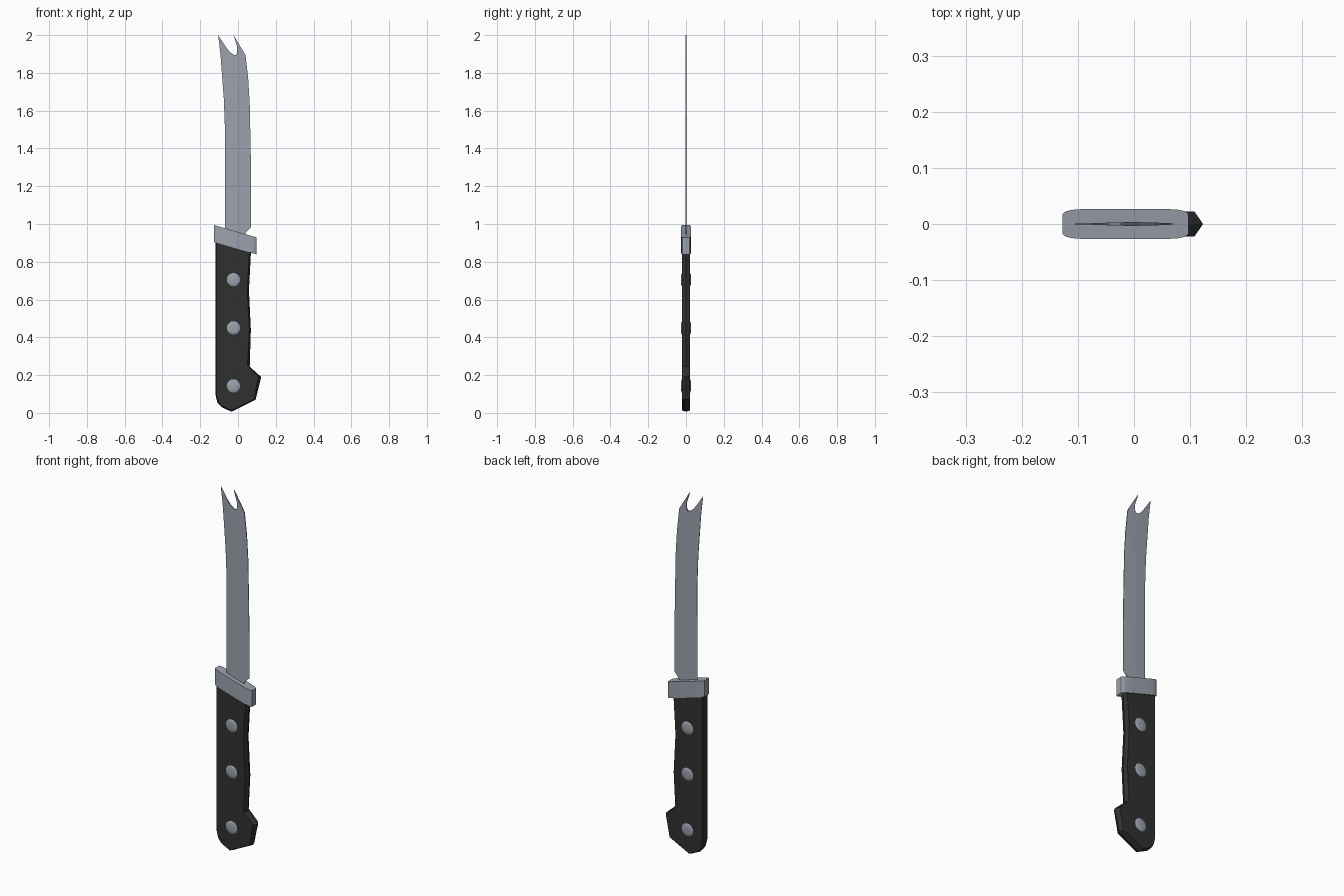
import bpy, bmesh, math
from mathutils import Matrix

if "Cube" in bpy.data.objects:
    bpy.data.objects.remove(bpy.data.objects["Cube"])


def material(name, color):
    m = bpy.data.materials.new(name)
    m.diffuse_color = (*color, 1)
    m.use_nodes = True
    m.node_tree.nodes["Principled BSDF"].inputs["Base Color"].default_value = m.diffuse_color
    return m


steel = material("steel", (0.33, 0.36, 0.42))
black = material("black plastic", (0.03, 0.03, 0.03))


def finish(bm, name, mat, smooth=None):
    bmesh.ops.recalc_face_normals(bm, faces=bm.faces)
    me = bpy.data.meshes.new(name)
    bm.to_mesh(me)
    bm.free()
    me.materials.append(mat)
    ob = bpy.data.objects.new(name, me)
    bpy.context.collection.objects.link(ob)
    if smooth:
        bpy.ops.object.select_all(action='DESELECT')
        bpy.context.view_layer.objects.active = ob
        ob.select_set(True)
        bpy.ops.object.shade_smooth_by_angle(angle=math.radians(smooth))
    return ob


def loft(loops):
    """Skin between matching vertex loops and cap both ends."""
    bm = bmesh.new()
    rings = [[bm.verts.new(p) for p in loop] for loop in loops]
    n = len(rings[0])
    for a, b in zip(rings, rings[1:]):
        for i in range(n):
            j = (i + 1) % n
            bm.faces.new((a[i], a[j], b[j], b[i]))
    bm.faces.new(rings[0])
    bm.faces.new(rings[-1])
    return bm


# Handle: outline at the middle, inset outline on both flat sides
outer = [(-.12, .92), (-.12, .10), (-.109, .055), (-.085, .03), (-.035, .006),
         (.093, .07), (.123, .19), (.062, .245), (.068, .44), (.058, .65), (.070, .88)]
inner = [(-.115, .92), (-.115, .10), (-.105, .06), (-.082, .036), (-.035, .013),
         (.085, .073), (.108, .192), (.05, .25), (.060, .44), (.049, .65), (.062, .88)]
bm = loft([[(x, y, z) for x, z in pts]
           for y, pts in ((-.022, inner), (0, outer), (.022, inner))])
finish(bm, "handle", black)

# Guard: rounded bar section, slanted down towards the cutting edge
quarter = [(.112, .018), (.106, .023), (.09, .026), (.055, .027)]
section = (quarter + [(-x, y) for x, y in reversed(quarter)]
           + [(-x, -y) for x, y in quarter] + [(x, -y) for x, y in reversed(quarter)])
bm = loft([[(x - .015, y, z - .29 * x) for x, y in section] for z in (.872, .962)])
finish(bm, "guard", steel, 30)

# Blade: forked outline, lens-shaped thickness
outline = [(-.07, .93), (-.07, 1.25), (-.069, 1.5), (-.075, 1.66), (-.093, 1.9), (-.105, 2),
           (-.066, 1.94), (-.045, 1.912), (-.025, 1.897), (-.013, 1.894), (-.004, 1.908),
           (-.004, 1.937), (-.024, 2), (.008, 1.947), (.04, 1.894), (.054, 1.77),
           (.062, 1.64), (.067, 1.4), (.07, 1.2), (.07, .985), (.04, .953), (.04, .92)]
bm = loft([[(x, y, z) for x, z in outline] for y in (-.003, .003)])
for x in (-.045, -.02, 0.001, .025, .05):
    bmesh.ops.bisect_plane(bm, geom=bm.verts[:] + bm.edges[:] + bm.faces[:],
                           plane_co=(x, 0, 0), plane_no=(1, 0, 0))
for v in bm.verts:
    u = min(1, abs(v.co.x + .003) / .075)
    v.co.y = math.copysign(.0008 + .0024 * (1 - u * u), v.co.y)
finish(bm, "blade", steel, 30)

# Rivets: low domes showing on both sides
for i, z in enumerate((.705, .45, .143)):
    rings = []
    for y, r in ((-.0265, .02), (-.0245, .03), (-.0215, .036),
                 (.0215, .036), (.0245, .03), (.0265, .02)):
        rings.append([(-.024 + r * math.cos(a), y, z + r * math.sin(a))
                      for a in (k * math.tau / 20 for k in range(20))])
    finish(loft(rings), f"rivet_{i + 1}", steel, 30)
